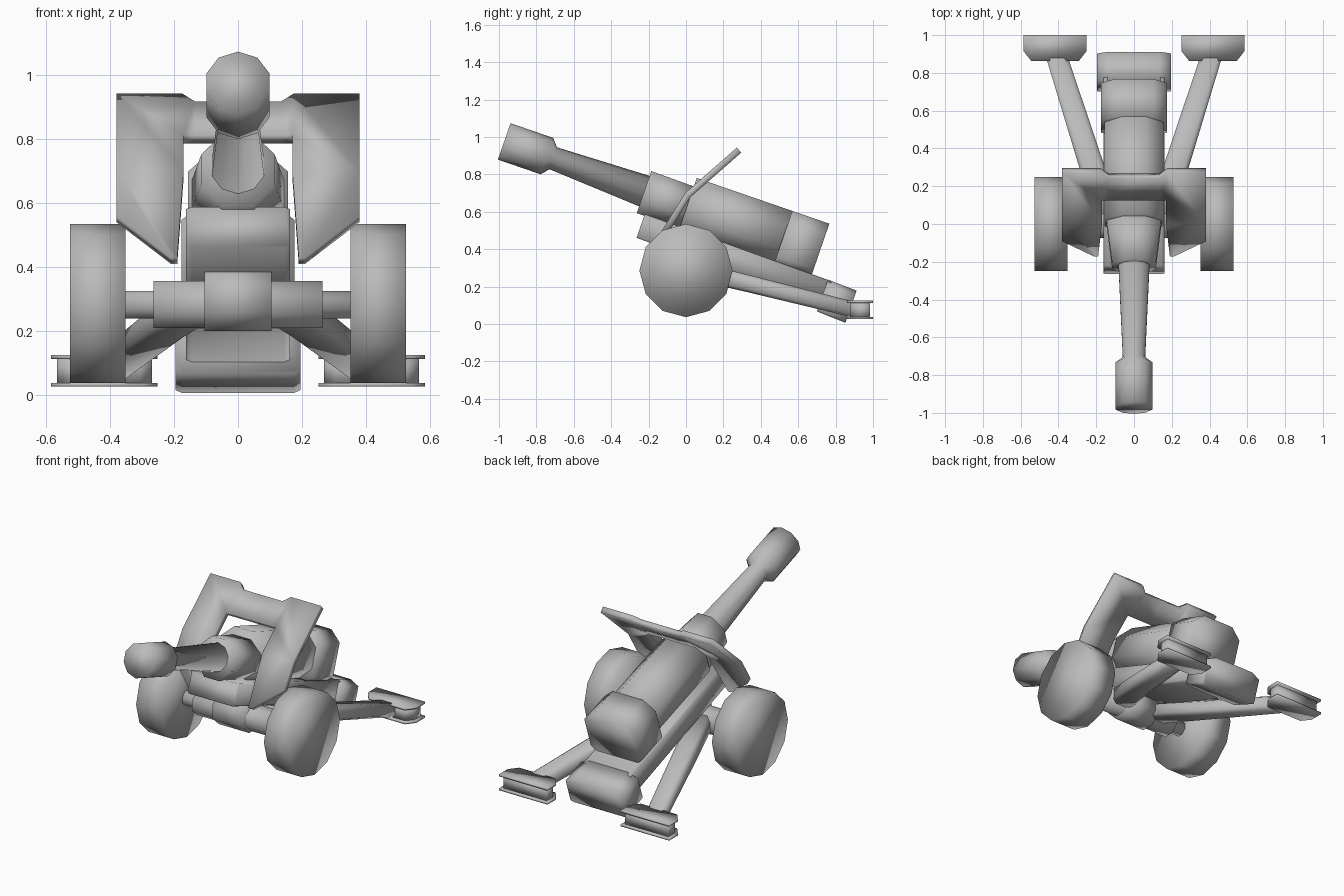
import bpy, bmesh, math
from mathutils import Matrix, Vector

cube = bpy.data.objects.get("Cube")
if cube:
    bpy.data.objects.remove(cube, do_unlink=True)

GREY = (0.5, 0.5, 0.5, 1.0)
mat = bpy.data.materials.new("plain grey")
mat.diffuse_color = GREY
mat.use_nodes = True
mat.node_tree.nodes["Principled BSDF"].inputs["Base Color"].default_value = GREY

TILT = Matrix.Rotation(math.radians(-19), 4, 'X')    # gun elevation
ACROSS = Matrix.Rotation(math.radians(-90), 4, 'Z')  # loft axis to +x
UPRIGHT = Matrix.Rotation(math.radians(90), 4, 'X')  # loft axis to +z


def finish(name, bm):
    bmesh.ops.recalc_face_normals(bm, faces=bm.faces[:])
    me = bpy.data.meshes.new(name)
    bm.to_mesh(me)
    bm.free()
    me.materials.append(mat)
    for p in me.polygons:
        p.use_smooth = True
    ob = bpy.data.objects.new(name, me)
    bpy.context.collection.objects.link(ob)
    return ob


def ngon(n, flat=False):
    """Regular outline with a point on top, or a flat that reaches 1."""
    off = math.pi / n if flat else 0
    r = 1 / math.cos(math.pi / n) if flat else 1
    return [(r * math.sin(off + math.tau * i / n), r * math.cos(off + math.tau * i / n))
            for i in range(n)]


def chamfer_box(top, bottom):
    """Unit square outline with cut corners."""
    t, b = 1 - top, 1 - bottom
    return [(-t, 1), (t, 1), (1, t), (1, -b), (b, -1), (-b, -1), (-1, -b), (-1, t)]


def loft(name, profile, rings, matrix=Matrix()):
    """Skin rings (x, y, z, half width, half height) along y."""
    bm = bmesh.new()
    loops = [[bm.verts.new(matrix @ Vector((x + a * hx, y, z + b * hz))) for a, b in profile]
             for x, y, z, hx, hz in rings]
    n = len(profile)
    for p, q in zip(loops, loops[1:]):
        for i in range(n):
            bm.faces.new((p[i], p[(i + 1) % n], q[(i + 1) % n], q[i]))
    bm.faces.new(loops[0])
    bm.faces.new(loops[-1][::-1])
    return finish(name, bm)


# Barrel with muzzle brake
C = 0.607
loft("barrel", ngon(10), [
    (0, -1.237, C, 0.103, 0.103), (0, -0.995, C, 0.103, 0.103),
    (0, -0.96, C, 0.062, 0.062), (0, -0.40, C - 0.008, 0.088, 0.088)], TILT)

# Sleeve, main body and breech
loft("barrel_sleeve", ngon(8, True), [
    (0, -0.442, 0.594, 0.115, 0.119), (0, -0.18, 0.594, 0.147, 0.115)], TILT)
loft("gun_body", ngon(8, True), [
    (0, -0.20, C, 0.157, 0.15), (0, 0.36, C, 0.157, 0.15)], TILT)
loft("breech", chamfer_box(0.4, 0.3), [
    (0, 0.34, 0.606, 0.176, 0.151), (0, 0.55, 0.606, 0.176, 0.151)], TILT)

# Cradle under the gun with its rear block
loft("cradle", chamfer_box(0.1, 0.1), [
    (0, -0.40, 0.417, 0.162, 0.067), (0, 0.66, 0.40, 0.162, 0.07)], TILT)
loft("rear_block", chamfer_box(0.3, 0.1), [
    (0, 0.64, 0.382, 0.195, 0.09), (0, 0.804, 0.375, 0.195, 0.091)], TILT)

# Axle and pivot
for name, half, r, z in (("axle", 0.37, 0.043, 0.283),
                         ("axle_housing", 0.265, 0.073, 0.283),
                         ("pivot_block", 0.105, 0.1, 0.3)):
    loft(name, ngon(8, True), [(0, -half, z, r, r), (0, half, z, r, r)], ACROSS)

# Parts repeated on both sides
foot_outline = [(-0.167, -1.0), (0.167, -1.0), (0.167, -0.915), (0.125, -0.862),
                (-0.125, -0.862), (-0.167, -0.915)]
web_outline = [(x * 0.89, -0.931 + (z + 0.931) * 0.75) for x, z in foot_outline]
for side, s in (("left", 1), ("right", -1)):
    loft(side + "_wheel", ngon(12), [
        (0, s * 0.352, 0.286, 0.249, 0.249), (0, s * 0.526, 0.286, 0.249, 0.249)], ACROSS)
    loft(side + "_trail_arm", chamfer_box(0.35, 0.35), [
        (s * 0.11, -0.02, 0.30, 0.075, 0.05), (s * 0.225, 0.31, 0.222, 0.068, 0.047),
        (s * 0.41, 0.89, 0.079, 0.058, 0.043)])
    for part, outline, z0, z1 in (("top_plate", foot_outline, 0.113, 0.125),
                                  ("web", web_outline, 0.035, 0.115),
                                  ("bottom_plate", foot_outline, 0.026, 0.038)):
        loft(f"{side}_foot_{part}", outline,
             [(s * 0.418, z0, 0, 1, 1), (s * 0.418, z1, 0, 1, 1)], UPRIGHT)

# Bent shield: two wings joined by a crossbar
BEND = 0.69
lower = [(0.19, 0.42), (0.21, 0.42), (0.38, 0.55), (0.38, BEND), (0.17, BEND)]
upper = [(0.17, BEND), (0.38, BEND), (0.38, 0.93), (0.175, 0.93), (0.135, 0.905),
         (0.135, 0.80), (0.17, 0.80)]
bar = [(0, 0.80), (0.135, 0.80), (0.135, 0.905), (0, 0.905)]


def shield_y(z):
    return 0.01 + (z - BEND) * (1.14 if z > BEND else 0.62)


bm = bmesh.new()
for s in (1, -1):
    for outline in (lower, upper, bar):
        pts = outline if s > 0 else outline[::-1]
        bm.faces.new([bm.verts.new((s * x, shield_y(z), z)) for x, z in pts])
bmesh.ops.remove_doubles(bm, verts=bm.verts[:], dist=0.0005)
shield = finish("shield", bm)
solid = shield.modifiers.new("thickness", 'SOLIDIFY')
solid.thickness = 0.036
solid.offset = 0
